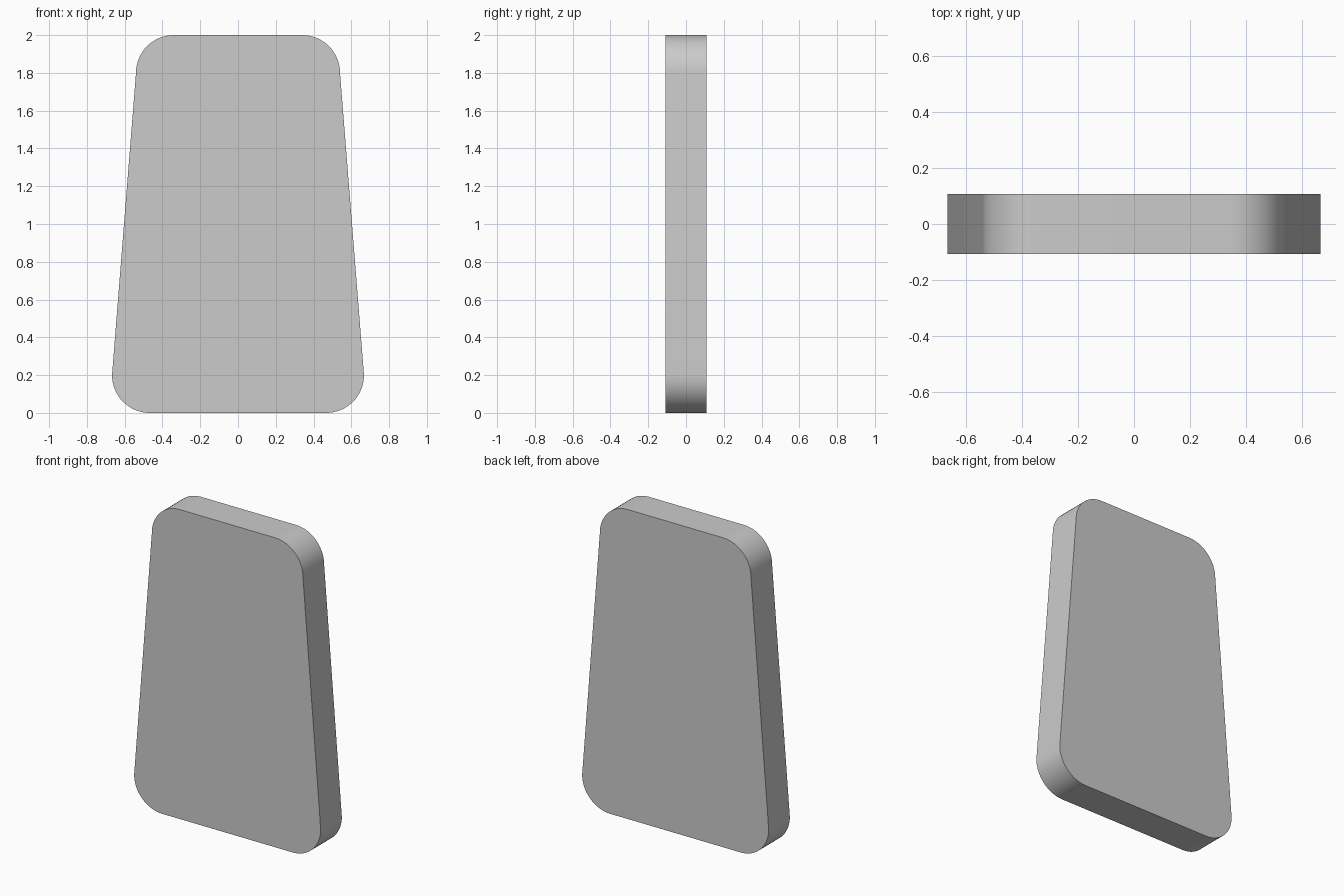
import bpy, bmesh
from math import sin, cos, pi

if "Cube" in bpy.data.objects:
    bpy.data.objects.remove(bpy.data.objects["Cube"])

HALF_DEPTH, RADIUS, STEPS = 0.108, 0.2, 16


def corner(cx, cz, start):
    # quarter-circle corner of the outline
    return [(cx + RADIUS * cos(start + pi / 2 * i / STEPS),
             cz + RADIUS * sin(start + pi / 2 * i / STEPS)) for i in range(STEPS + 1)]


# Tapered outline: narrow rounded top, wide rounded bottom
outline = (corner(0.467, 0.2, -pi / 2) + corner(0.34, 1.8, 0)
           + corner(-0.34, 1.8, pi / 2) + corner(-0.467, 0.2, pi))

# Extrude the outline through the depth
bm = bmesh.new()
face = bm.faces.new([bm.verts.new((x, -HALF_DEPTH, z)) for x, z in outline])
ext = bmesh.ops.extrude_face_region(bm, geom=[face], use_keep_orig=True)
moved = [e for e in ext["geom"] if isinstance(e, bmesh.types.BMVert)]
bmesh.ops.translate(bm, verts=moved, vec=(0, 2 * HALF_DEPTH, 0))
bmesh.ops.recalc_face_normals(bm, faces=bm.faces)

mesh = bpy.data.meshes.new("tapered_slab")
bm.to_mesh(mesh)
bm.free()
slab = bpy.data.objects.new("tapered_slab", mesh)
bpy.context.collection.objects.link(slab)

# Smooth corners, crisp front and back rims
bpy.context.view_layer.objects.active = slab
slab.select_set(True)
bpy.ops.object.shade_smooth_by_angle(angle=pi / 6)
